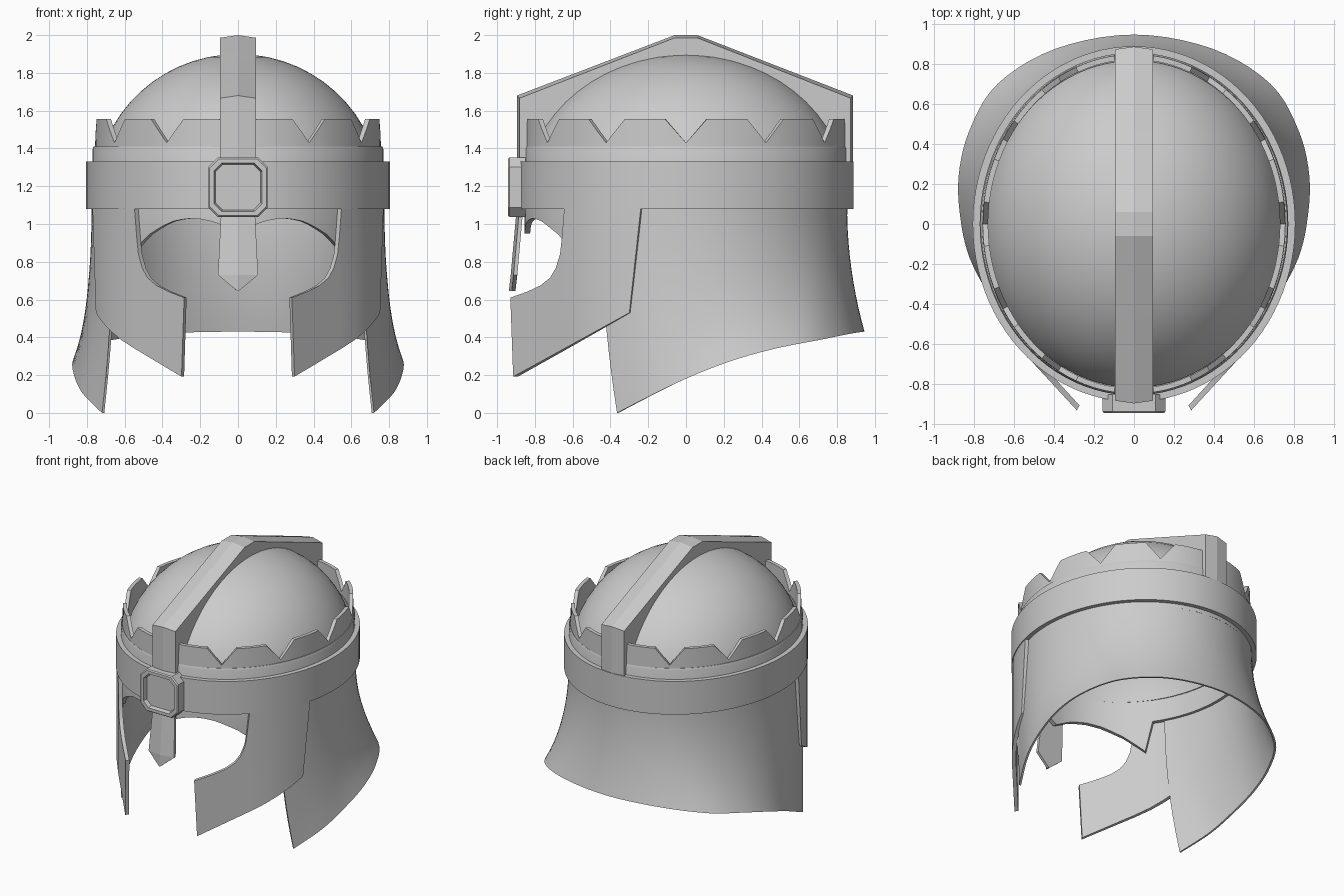
import bpy, bmesh
from math import sin, cos, pi, radians, atan2, sqrt
from mathutils import Vector

if "Cube" in bpy.data.objects:
    bpy.data.objects.remove(bpy.data.objects["Cube"])

steel = bpy.data.materials.new("steel_grey")
steel.use_nodes = True
GREY = (0.6, 0.6, 0.6, 1)
steel.diffuse_color = GREY
steel.node_tree.nodes["Principled BSDF"].inputs["Base Color"].default_value = GREY

SEG = 96
ANGLES = [2 * pi * i / SEG for i in range(SEG)]


def loft(name, columns, loop=False, smooth=True, cap=True):
    """Skin closed cross-sections; loop joins the last section to the first."""
    bm = bmesh.new()
    cols = [[bm.verts.new(p) for p in c] for c in columns]
    n = len(cols[0])
    pairs = list(zip(cols, cols[1:])) + ([(cols[-1], cols[0])] if loop else [])
    for a, b in pairs:
        for j in range(n):
            k = (j + 1) % n
            bm.faces.new((a[j], a[k], b[k], b[j]))
    if cap and not loop:
        bm.faces.new(cols[0])
        bm.faces.new(cols[-1])
    bmesh.ops.remove_doubles(bm, verts=bm.verts, dist=1e-5)
    bmesh.ops.recalc_face_normals(bm, faces=bm.faces)
    mesh = bpy.data.meshes.new(name)
    bm.to_mesh(mesh)
    bm.free()
    mesh.materials.append(steel)
    ob = bpy.data.objects.new(name, mesh)
    bpy.context.collection.objects.link(ob)
    if smooth:
        bpy.ops.object.select_all(action="DESELECT")
        bpy.context.view_layer.objects.active = ob
        ob.select_set(True)
        bpy.ops.object.shade_smooth_by_angle(angle=radians(28))
    return ob


def oval(a, b, t, z):
    return Vector((a * cos(t), b * sin(t), z))


def table(x, pts):
    """Linear lookup in a short list of (x, value)."""
    for (x0, v0), (x1, v1) in zip(pts, pts[1:]):
        if x <= x1:
            return v0 + (v1 - v0) * (x - x0) / (x1 - x0)
    return pts[-1][1]


def spline(pts, steps):
    """Smooth curve through points."""
    out = []
    for i in range(len(pts) - 1):
        p0, p1, p2 = pts[max(i - 1, 0)], pts[i], pts[i + 1]
        p3 = pts[min(i + 2, len(pts) - 1)]
        for s in range(steps):
            t = s / steps
            out.append(0.5 * (2 * p1 + (p2 - p0) * t + (2 * p0 - 5 * p1 + 4 * p2 - p3) * t**2
                              + (3 * p1 - p0 - 3 * p2 + p3) * t**3))
    return out + [pts[-1]]


# Dome, a double walled half ellipsoid
DOME_Z, DOME_H = 1.15, 0.75
RISE = [radians(5 + 85 * i / 14) for i in range(15)]


def dome_point(t, p, s):
    return oval(0.76 * s * cos(p), 0.86 * s * cos(p), t, DOME_Z + DOME_H * s * sin(p))


loft("dome", [[dome_point(t, p, 1) for p in RISE] + [dome_point(t, p, 0.96) for p in RISE[::-1]]
              for t in ANGLES], loop=True)

# Shell wall with arched brows at the front
BROW = [(0, 0.95), (0.1, 1.0), (0.17, 1.023), (0.25, 1.03), (0.33, 1.02), (0.4, 0.99), (0.47, 0.945),
        (0.53, 0.885), (0.58, 0.82)]


def shell_bottom(t):
    x = abs(0.77 * cos(t))
    return table(x, BROW) if sin(t) < 0 and x < 0.59 else 1.05


loft("shell_wall", [[oval(0.77, 0.855, t, shell_bottom(t)), oval(0.77, 0.855, t, 1.395),
                     oval(0.764, 0.849, t, 1.41), oval(0.73, 0.815, t, 1.41),
                     oval(0.74, 0.825, t, shell_bottom(t))] for t in ANGLES], loop=True)


# Crown with twelve V notches
def crown_top(t):
    d = (t * 180 / pi) % 30
    return 1.43 + 0.125 * min(1, min(d, 30 - d) / 7.5)


loft("notched_crown", [[oval(0.758, 0.85, t, 1.39), oval(0.755, 0.847, t, crown_top(t)),
                        oval(0.728, 0.82, t, crown_top(t)), oval(0.728, 0.82, t, 1.39)]
                       for t in ANGLES], loop=True)

# Broad brow band
loft("brow_band", [[oval(0.805, 0.887, t, 1.08), oval(0.805, 0.887, t, 1.33),
                    oval(0.765, 0.845, t, 1.33), oval(0.765, 0.845, t, 1.08)] for t in ANGLES], loop=True)

# Ridge over the dome, slightly peaked along its middle
PATH = [Vector(p) for p in ((-0.895, 1.28), (-0.895, 1.68), (-0.06, 2.0), (0.06, 2.0),
                            (0.885, 1.68), (0.885, 1.28))]
ridge = []
for p, q in zip(PATH, PATH[1:]):
    for i in range(8):
        o = p.lerp(q, i / 8)
        ridge.append(o)
ridge.append(PATH[-1])
W = 0.095
sections = []
for o in ridge:
    phi = atan2((o.y - DOME_Z) / DOME_H, o.x / 0.86)
    y, z = 0.845 * cos(phi), DOME_Z + 0.737 * sin(phi)
    ey, ez = o.x * 0.985, o.y - 0.014 * max(0, min(1, (o.y - 1.3) / 0.3))
    sections.append([(-W, y, z), (-W, ey, ez), (0, o.x, o.y), (W, ey, ez), (W, y, z)])
loft("ridge", sections, smooth=False)


# Octagonal front boss with a recessed plate
def octagon(s, c, y):
    quarter = [(s, s - c), (s - c, s)]
    pts = quarter + [(-x, z) for x, z in quarter[::-1]]
    pts += [(-x, -z) for x, z in pts]
    return [(x, y, 1.195 + z) for x, z in pts]


loft("front_boss", [octagon(0.157, 0.05, -0.85), octagon(0.157, 0.05, -0.935),
                    octagon(0.15, 0.048, -0.943), octagon(0.128, 0.042, -0.943),
                    octagon(0.12, 0.038, -0.915)], smooth=False)

# Creased nose guard
loft("nose_guard", [[(-w, y + 0.015, z), (0, y, z), (w, y + 0.015, z), (w, y + 0.035, z), (-w, y + 0.035, z)]
                    for w, y, z in ((0.088, -0.895, 1.1), (0.106, -0.928, 0.73), (0.004, -0.938, 0.645))],
     smooth=False)

# Nape guard flaring out to a sweeping hem
HEM = [Vector(p) for p in ((0.72, -0.365, 0), (0.82, -0.17, 0.1), (0.865, 0.02, 0.19), (0.875, 0.24, 0.275),
                           (0.82, 0.47, 0.34), (0.68, 0.70, 0.385), (0.39, 0.875, 0.42), (0, 0.945, 0.43))]
hem = spline(HEM + [Vector((-p.x, p.y, p.z)) for p in HEM[-2::-1]], 5)
nape = []
for i, h in enumerate(hem):
    t = radians(-32 + 244 * i / (len(hem) - 1))
    top = oval(0.775, 0.853, t, 1.09)
    outer = []
    for j in range(11):
        s = j / 10
        p = top.lerp(h, s * s)
        p.z = top.z + (h.z - top.z) * s
        outer.append(p)
    inward = Vector((-cos(t), -sin(t), 0)) * 0.014
    nape.append(outer + [p + inward for p in outer[::-1]])
loft("nape_guard", nape)


# Cheek guards: band curve in plan, then straight and tangent toward the front
def cheek_point(side, y, z, depth):
    x = 0.8 * sqrt(1 - (y / 0.885) ** 2) if y > -0.65 else 0.543 + (y + 0.65) * 0.92
    yy = max(y, -0.65)
    n = Vector((x / 0.64, yy / 0.783, 0)).normalized()
    p = Vector((x, y, z)) - n * depth
    return (side * p.x, p.y, p.z)


EDGE = [(-0.24, 1.08), (-0.32, 1.08), (-0.4, 1.08), (-0.48, 1.08), (-0.56, 1.08), (-0.645, 1.08),
        (-0.658, 0.92), (-0.667, 0.84), (-0.69, 0.765), (-0.72, 0.715), (-0.77, 0.675), (-0.84, 0.642),
        (-0.93, 0.61)]
for side, label in ((1, "left"), (-1, "right")):
    cols = []
    for y, z in EDGE:
        low = -0.3 if y == EDGE[0][0] else max(min(y, -0.34), -0.915)
        foot = 0.53 + (low + 0.3) * 0.55
        cols.append([cheek_point(side, y, z, 0), cheek_point(side, low, foot, 0),
                     cheek_point(side, low, foot, 0.028), cheek_point(side, y, z, 0.028)])
    loft(label + "_cheek_guard", cols)
